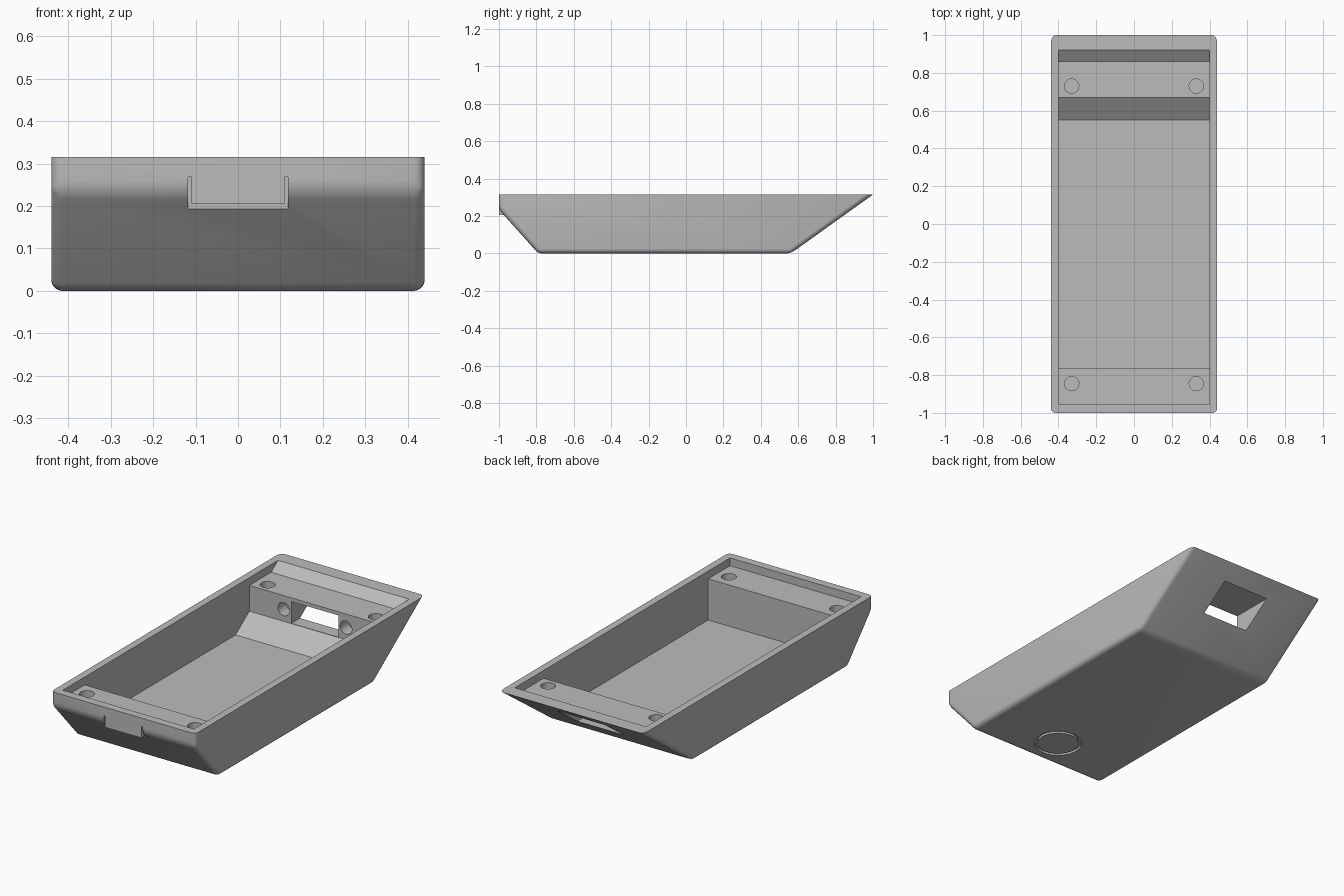
import bpy, bmesh, math
from mathutils import Matrix, Vector

cube = bpy.data.objects.get("Cube")
if cube:
    bpy.data.objects.remove(cube, do_unlink=True)

grey = bpy.data.materials.new("plain grey")
grey.use_nodes = True
COLOUR = (0.5, 0.5, 0.5, 1)
grey.diffuse_color = COLOUR
grey.node_tree.nodes["Principled BSDF"].inputs["Base Color"].default_value = COLOUR

TOP = 0.315      # rim height
SHELF = 0.272    # height of the two screw shelves


def finish(bm, name):
    bmesh.ops.recalc_face_normals(bm, faces=bm.faces)
    mesh = bpy.data.meshes.new(name)
    bm.to_mesh(mesh)
    bm.free()
    mesh.materials.append(grey)
    obj = bpy.data.objects.new(name, mesh)
    bpy.context.collection.objects.link(obj)
    return obj


def extrude_profile(name, profile, half_width, round_edges=0):
    """Extrude a (y, z) profile across x, optionally rounding all but the rim."""
    bm = bmesh.new()
    face = bm.faces.new([bm.verts.new((-half_width, y, z)) for y, z in profile])
    ext = bmesh.ops.extrude_face_region(bm, geom=[face])["geom"]
    bmesh.ops.translate(bm, vec=(2 * half_width, 0, 0),
                        verts=[v for v in ext if isinstance(v, bmesh.types.BMVert)])
    bmesh.ops.recalc_face_normals(bm, faces=bm.faces)
    if round_edges:
        edges = [e for e in bm.edges if min(v.co.z for v in e.verts) < TOP - 0.001]
        bmesh.ops.bevel(bm, geom=edges, offset=round_edges, segments=5,
                        profile=0.5, affect='EDGES')
    return finish(bm, name)


def box(name, low, high):
    bm = bmesh.new()
    low, high = Vector(low), Vector(high)
    bmesh.ops.create_cube(bm, size=1, matrix=Matrix.Translation((low + high) / 2)
                          @ Matrix.Diagonal((*(high - low), 1)))
    return finish(bm, name)


def cylinder(name, radius, start, end):
    start, end = Vector(start), Vector(end)
    axis = end - start
    bm = bmesh.new()
    bmesh.ops.create_cone(bm, cap_ends=True, segments=32, radius1=radius, radius2=radius,
                          depth=axis.length, matrix=Matrix.Translation((start + end) / 2)
                          @ axis.to_track_quat('Z', 'Y').to_matrix().to_4x4())
    return finish(bm, name)


def combine(target, tool, operation='DIFFERENCE'):
    tool.hide_render = True
    mod = target.modifiers.new("cut", 'BOOLEAN')
    mod.operation, mod.solver, mod.object = operation, 'EXACT', tool
    bpy.context.view_layer.objects.active = target
    bpy.ops.object.modifier_apply(modifier=mod.name)
    bpy.data.objects.remove(tool, do_unlink=True)


# Outer hull with sloping ends
tray = extrude_profile("tray_body", [(-1, TOP), (-1, 0.235), (-0.79, 0), (0.56, 0), (1, TOP)],
                       0.44, round_edges=0.025)

# Hollow with a shelf at each end
combine(tray, extrude_profile("hollow", [
    (-0.955, 0.4), (-0.955, SHELF), (-0.765, SHELF), (-0.765, 0.045), (0.55, 0.045),
    (0.67, 0.13), (0.67, SHELF), (0.86, SHELF), (0.92, TOP), (0.92, 0.4)], 0.40))

# Connector window through the back
combine(tray, box("window", (-0.143, 0.6, 0.132), (0.143, 1.1, 0.252)))

# Screw holes in the shelves and beside the window
for side in (-1, 1):
    for y, bottom in ((0.73, 0.19), (-0.845, 0.16)):
        combine(tray, cylinder("shelf_hole", 0.038, (side * 0.33, y, bottom),
                               (side * 0.33, y, 0.3)))
    combine(tray, cylinder("wall_hole", 0.036, (side * 0.19, 0.64, 0.197),
                           (side * 0.19, 0.74, 0.197)))

# Front catch: a tab standing inside a shallow pocket
combine(tray, box("pocket", (-0.118, -1.1, 0.19), (0.118, -0.962, 0.268)))
tab = box("front_tab", (-0.11, -1, 0.205), (0.11, -0.958, 0.285))
combine(tray, tab, 'UNION')

# Plain ring groove underneath
groove = cylinder("groove", 0.125, (0, -0.62, -0.05), (0, -0.62, 0.012))
combine(groove, cylinder("groove_core", 0.108, (0, -0.62, -0.1), (0, -0.62, 0.1)))
combine(tray, groove)

bpy.ops.object.select_all(action='DESELECT')
tray.select_set(True)
bpy.context.view_layer.objects.active = tray
bpy.ops.object.shade_smooth_by_angle(angle=math.radians(30))
